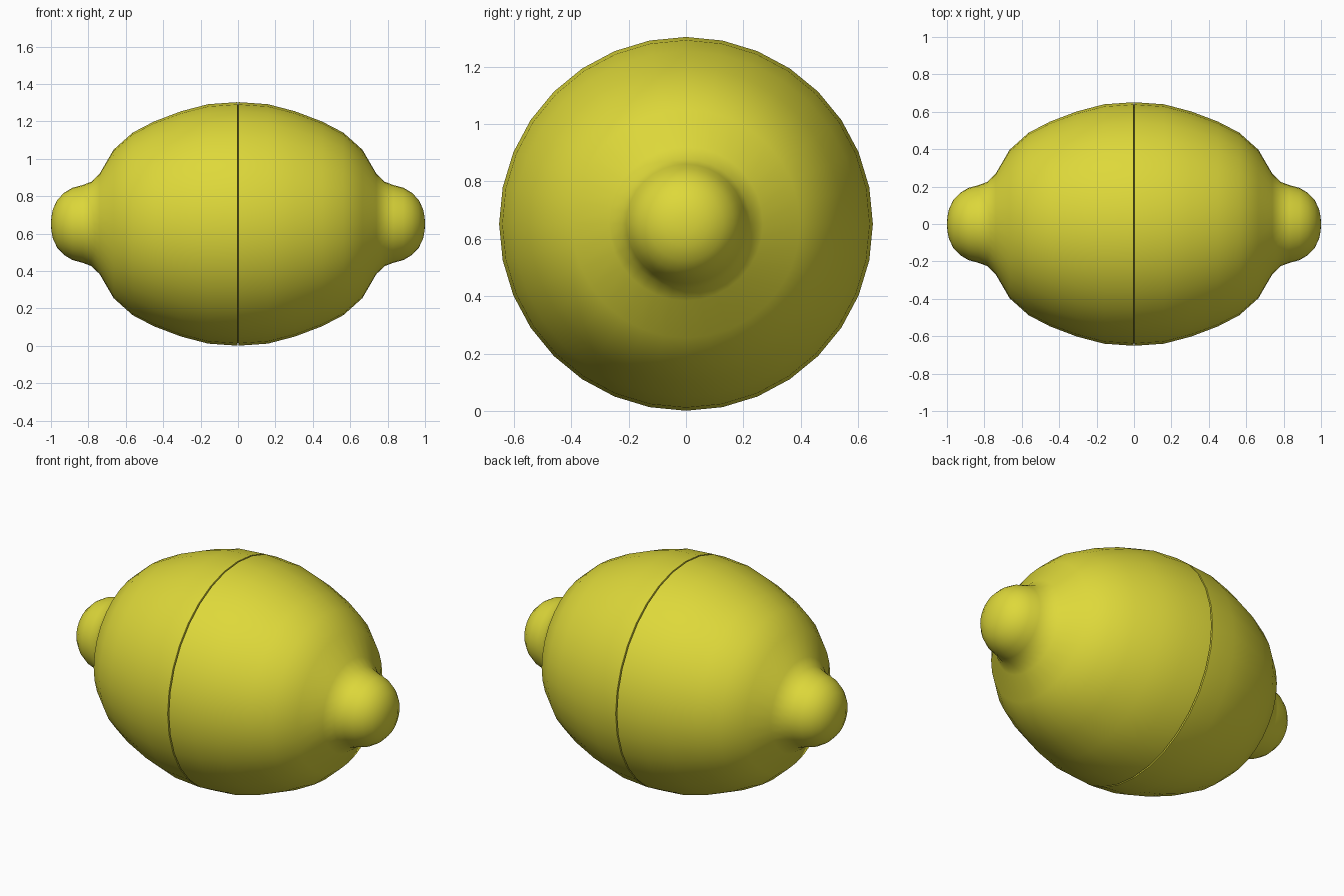
import bpy, bmesh, math

if "Cube" in bpy.data.objects:
    bpy.data.objects.remove(bpy.data.objects["Cube"])

SIDES = 32
CENTRE_Z = 0.652

yellow = bpy.data.materials.new("lemon yellow")
yellow.diffuse_color = (0.73, 0.69, 0.042, 1)
yellow.use_nodes = True
yellow.node_tree.nodes["Principled BSDF"].inputs["Base Color"].default_value = yellow.diffuse_color

# Half profile: (distance from the middle, radius), from the seam to the tip
profile = [(0.001, 0.636), (0.004, 0.651), (0.16, 0.64), (0.305, 0.602),
           (0.45, 0.547), (0.563, 0.488), (0.665, 0.397), (0.74, 0.268),
           (0.785, 0.225), (0.83, 0.208), (0.885, 0.193), (0.93, 0.166),
           (0.966, 0.129), (0.99, 0.078), (0.998, 0.035)]


def lemon_half(name, side):
    bm = bmesh.new()
    rings = []
    for x, r in profile:
        rings.append([bm.verts.new((side * x,
                                    r * math.sin(2 * math.pi * i / SIDES),
                                    CENTRE_Z + r * math.cos(2 * math.pi * i / SIDES)))
                      for i in range(SIDES)])
    for a, b in zip(rings, rings[1:]):
        for i in range(SIDES):
            j = (i + 1) % SIDES
            bm.faces.new((a[i], a[j], b[j], b[i]))
    # Flat cut face at the seam and a small fan closing the tip
    bm.faces.new(rings[0])
    tip = bm.verts.new((side * 1.0, 0, CENTRE_Z))
    for i in range(SIDES):
        bm.faces.new((rings[-1][i], rings[-1][(i + 1) % SIDES], tip))
    bmesh.ops.recalc_face_normals(bm, faces=bm.faces[:])
    mesh = bpy.data.meshes.new(name)
    bm.to_mesh(mesh)
    bm.free()
    mesh.materials.append(yellow)
    obj = bpy.data.objects.new(name, mesh)
    bpy.context.collection.objects.link(obj)
    bpy.ops.object.select_all(action='DESELECT')
    obj.select_set(True)
    bpy.context.view_layer.objects.active = obj
    bpy.ops.object.shade_smooth_by_angle(angle=math.radians(50))


# Two mirrored halves meeting at a fine groove
lemon_half("lemon_half_left", -1)
lemon_half("lemon_half_right", 1)
